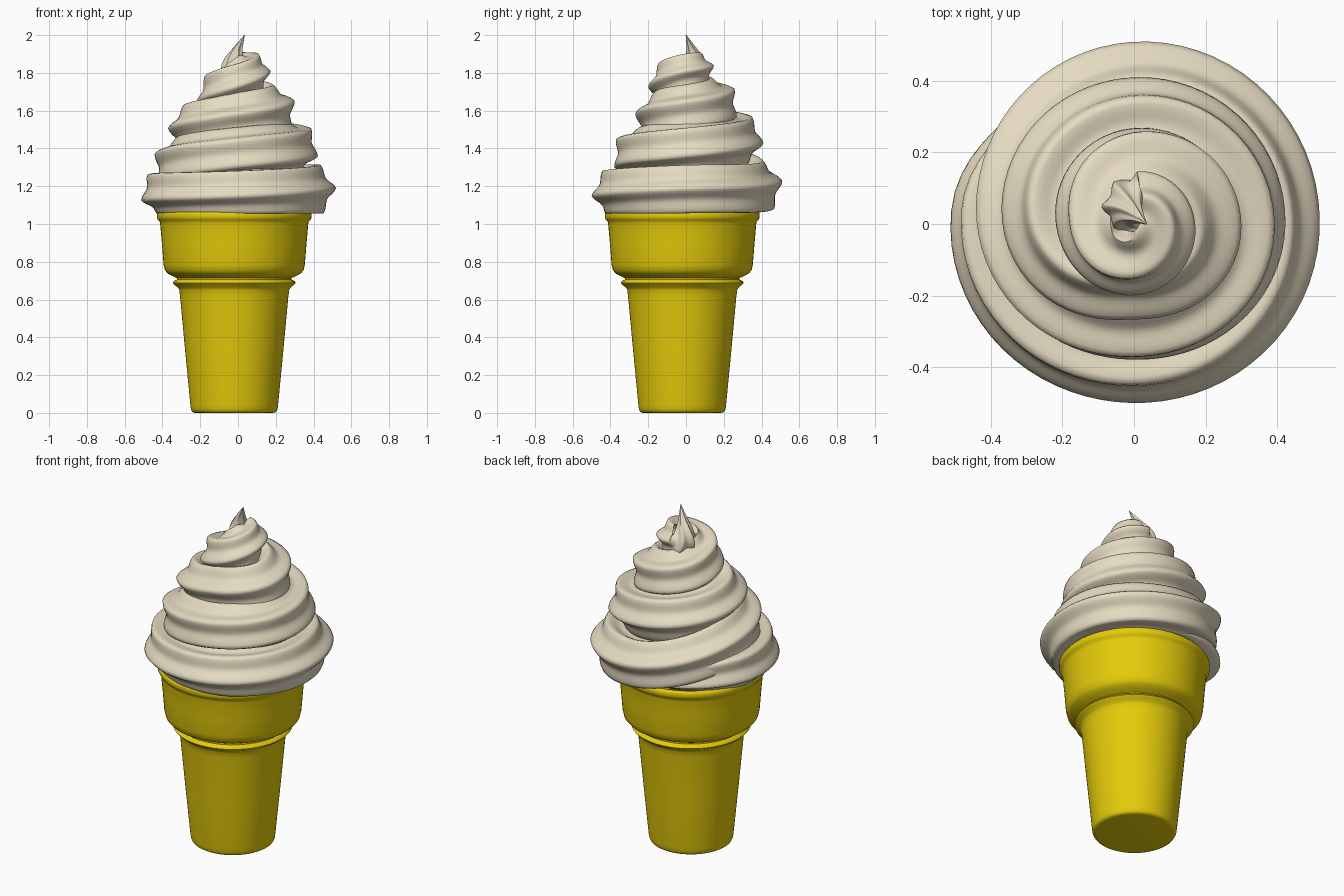
import bpy, bmesh, math
from mathutils import Vector

if "Cube" in bpy.data.objects:
    bpy.data.objects.remove(bpy.data.objects["Cube"])


def material(name, color):
    m = bpy.data.materials.new(name)
    m.diffuse_color = color
    m.use_nodes = True
    m.node_tree.nodes["Principled BSDF"].inputs["Base Color"].default_value = m.diffuse_color
    return m


def skin(name, rings, mat, angle):
    """Skin a list of equal closed rings into one smooth object."""
    bm = bmesh.new()
    loops = [[bm.verts.new(p) for p in ring] for ring in rings]
    n = len(loops[0])
    for a, b in zip(loops, loops[1:]):
        for j in range(n):
            k = (j + 1) % n
            bm.faces.new((a[j], a[k], b[k], b[j]))
    bm.faces.new(loops[0][::-1])
    bm.faces.new(loops[-1])
    bmesh.ops.recalc_face_normals(bm, faces=bm.faces)
    me = bpy.data.meshes.new(name)
    bm.to_mesh(me)
    bm.free()
    me.materials.append(mat)
    ob = bpy.data.objects.new(name, me)
    bpy.context.collection.objects.link(ob)
    bpy.ops.object.select_all(action='DESELECT')
    ob.select_set(True)
    bpy.context.view_layer.objects.active = ob
    bpy.ops.object.shade_smooth_by_angle(angle=math.radians(angle))
    return ob


# Wafer cup: lathed profile (radius, height)
profile = [(.205, 0), (.216, .002), (.224, .007), (.229, .018), (.232, .04),
           (.26, .33), (.287, .62), (.291, .65),
           (.298, .664), (.315, .676), (.325, .688), (.32, .698),
           (.304, .706), (.304, .714), (.325, .724), (.352, .738),
           (.367, .755), (.374, .785), (.383, .9), (.392, 1.0), (.395, 1.014),
           (.403, 1.022), (.409, 1.032), (.41, 1.056), (.404, 1.064),
           (.385, 1.064), (.375, 1.05)]
N = 96
cup = [[(-.02 + r * math.cos(2 * math.pi * i / N),
         -.02 + r * math.sin(2 * math.pi * i / N), z) for i in range(N)]
       for r, z in profile]
skin("wafer_cup", cup, material("wafer", (.78, .60, .003, 1)), 60)

# Swirl keys: turn, path radius, height, rope radius
keys = [(-.2, .29, 1.13, .09), (-.08, .32, 1.145, .115), (0, .352, 1.16, .13),
        (.07, .378, 1.165, .14), (.32, .358, 1.165, .143), (.57, .372, 1.18, .147),
        (.82, .365, 1.19, .15), (1.07, .305, 1.31, .15), (1.32, .25, 1.365, .145),
        (1.57, .282, 1.40, .147), (1.82, .265, 1.445, .147), (2.07, .225, 1.50, .145),
        (2.32, .125, 1.55, .147), (2.57, .165, 1.59, .147), (2.82, .14, 1.635, .142),
        (3.07, .08, 1.68, .14), (3.32, .07, 1.74, .13), (3.57, .06, 1.80, .112),
        (3.82, .05, 1.815, .10)]


def key_at(t):
    i = max(k for k in range(len(keys) - 1) if keys[k][0] <= t + 1e-9)
    a, b = keys[i], keys[i + 1]
    u = (t - a[0]) / (b[0] - a[0])

    def slope(k, c):
        lo, hi = keys[max(k - 1, 0)], keys[min(k + 1, len(keys) - 1)]
        return (hi[c] - lo[c]) / (hi[0] - lo[0]) * (b[0] - a[0])
    return [(2*u**3 - 3*u*u + 1) * a[c] + (u**3 - 2*u*u + u) * slope(i, c)
            + (3*u*u - 2*u**3) * b[c] + (u**3 - u*u) * slope(i + 1, c)
            for c in (1, 2, 3)]


# Swirl path: spiral, then a curved spike
path = []
STEPS = 280
for i in range(STEPS + 1):
    t = -.2 + 4.02 * i / STEPS
    R, z, r = key_at(t)
    th = math.radians(150) + 2 * math.pi * t
    out = Vector((math.cos(th), math.sin(th), 0))
    path.append((Vector((R * out.x, R * out.y, z)), r, out, -20 + 40 * t))
p0 = path[-1][0].copy()
d = (p0 - path[-2][0]).normalized()
p1, p2, p3 = p0 + d * .04, Vector((-.025, .05, 1.88)), Vector((.035, 0, 2.0))
SPIKE = 24
for i in range(1, SPIKE + 1):
    u = i / SPIKE
    v = 1 - u
    p = p0*v**3 + p1*3*u*v*v + p2*3*u*u*v + p3*u**3
    path.append((p, .1 * (1 - u**1.1) + .002, None, 133 + 60 * u))

# Ridged rope section carried along the path
M = 60
rings, normal = [], None
for i, (p, r, out, twist) in enumerate(path):
    tan = (path[min(i + 1, len(path) - 1)][0] - path[max(i - 1, 0)][0]).normalized()
    normal = out if out else normal
    normal = (normal - tan * normal.dot(tan)).normalized()
    up = normal.cross(tan)
    ring = []
    for j in range(M):
        a = 2 * math.pi * j / M
        f = r * (1 - .24 * abs(math.sin(3 * a)) ** 1.3)
        b = a + math.radians(twist)
        q = p + normal * (f * math.cos(b)) + up * (f * math.sin(b))
        q.z = max(q.z, 1.055)
        ring.append(q)
    rings.append(ring)
skin("ice_cream_swirl", rings, material("cream", (.79, .71, .54, 1)), 70)
